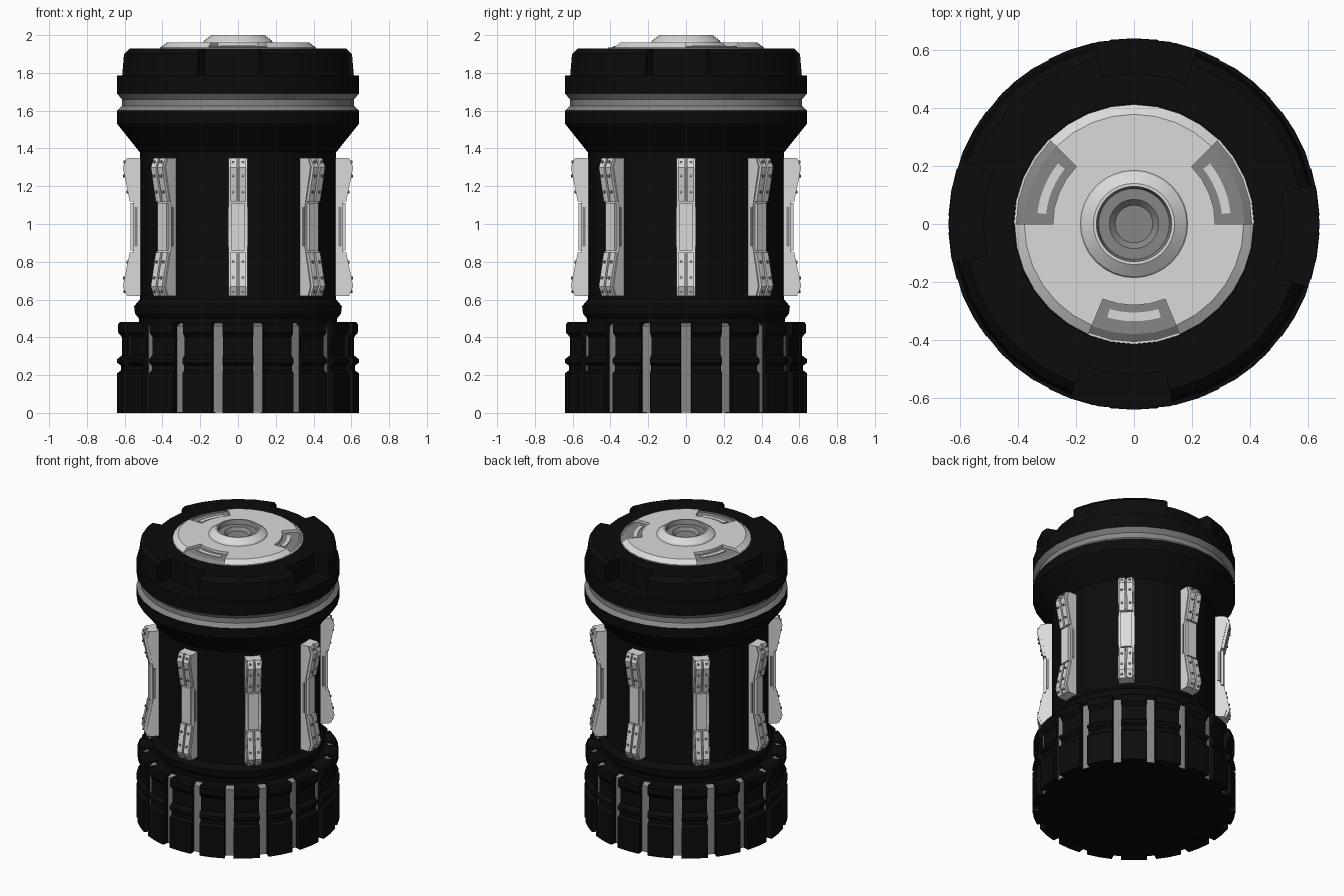
import bpy, bmesh, math
from mathutils import Matrix, Vector

if "Cube" in bpy.data.objects:
    bpy.data.objects.remove(bpy.data.objects["Cube"])

def material(name, v):
    m = bpy.data.materials.new(name)
    m.diffuse_color = (v, v, v, 1)
    m.use_nodes = True
    m.node_tree.nodes["Principled BSDF"].inputs["Base Color"].default_value = m.diffuse_color
    return m

MATS = [material("black_rubber", 0.0035), material("mid_grey", 0.24), material("light_grey", 0.70)]
BLACK, MID, LIGHT = 0, 1, 2

def finish(name, bm):
    """Weld, orient, smooth by angle and link."""
    bmesh.ops.remove_doubles(bm, verts=bm.verts, dist=1e-5)
    bmesh.ops.recalc_face_normals(bm, faces=bm.faces)
    for f in bm.faces:
        f.smooth = True
    for e in bm.edges:
        e.smooth = len(e.link_faces) == 2 and e.calc_face_angle(0) < math.radians(20)
    me = bpy.data.meshes.new(name)
    bm.to_mesh(me)
    bm.free()
    for m in MATS:
        me.materials.append(m)
    ob = bpy.data.objects.new(name, me)
    bpy.context.collection.objects.link(ob)
    return ob

def ring_point(r, z, deg):
    a = math.radians(deg)
    return (r * math.cos(a), r * math.sin(a), z)

def lathe(name, profile, mats, seg=32):
    """Full turn of a profile that starts and ends on the axis; mats per band."""
    bm = bmesh.new()
    if isinstance(mats, int):
        mats = [mats] * (len(profile) - 1)
    for i in range(seg):
        a0, a1 = 360 * i / seg, 360 * (i + 1) / seg
        for (p, q, m) in zip(profile, profile[1:], mats):
            pts = [ring_point(*p, a0), ring_point(*p, a1), ring_point(*q, a1), ring_point(*q, a0)]
            if p[0] == 0:
                pts.pop(1)
            elif q[0] == 0:
                pts.pop(2)
            bm.faces.new([bm.verts.new(v) for v in pts]).material_index = m
    return finish(name, bm)

def sector(bm, profile, a0, a1, mat, step=11.25):
    """Solid arc: closed profile swept from a0 to a1 degrees."""
    n = max(1, round((a1 - a0) / step))
    rings = [[bm.verts.new(ring_point(r, z, a0 + (a1 - a0) * i / n)) for r, z in profile]
             for i in range(n + 1)]
    faces = [bm.faces.new(rings[0]), bm.faces.new(rings[-1])]
    k = len(profile)
    for A, B in zip(rings, rings[1:]):
        for j in range(k):
            faces.append(bm.faces.new([A[j], A[(j + 1) % k], B[(j + 1) % k], B[j]]))
    for f in faces:
        f.material_index = mat

def prism(bm, profile, x0, x1, mat, rot):
    """Radius/height outline extruded sideways, then turned round the z axis."""
    A, B = ([bm.verts.new(rot @ Vector((x, -r, z))) for r, z in profile] for x in (x0, x1))
    faces = [bm.faces.new(A), bm.faces.new(B)]
    k = len(profile)
    for j in range(k):
        faces.append(bm.faces.new([A[j], A[(j + 1) % k], B[(j + 1) % k], B[j]]))
    for f in faces:
        f.material_index = mat

# Base: grey drum showing in the slots, black tread blocks around it
lathe("base_drum", [(0, 0.002), (0.6, 0.002), (0.6, 0.46), (0.57, 0.475), (0, 0.475)],
      [BLACK, MID, MID, BLACK])
tread = [(0.54, 0), (0.64, 0), (0.64, 0.21), (0.62, 0.225), (0.62, 0.25), (0.64, 0.265),
         (0.64, 0.285), (0.614, 0.305), (0.614, 0.40), (0.635, 0.425), (0.635, 0.47),
         (0.625, 0.482), (0.54, 0.482)]
bm = bmesh.new()
for k in range(18):
    sector(bm, tread, 20 * k + 2.6, 20 * k + 17.4, BLACK, 7.4)
finish("base_treads", bm)

# Body: neck ring, barrel, flare, grey band and rim
lathe("body", [(0, 0.45), (0.525, 0.45), (0.525, 0.50), (0.545, 0.525), (0.55, 0.565), (0.52, 0.60),
               (0.52, 1.38), (0.64, 1.53), (0.64, 1.60), (0.615, 1.625), (0.615, 1.66),
               (0.64, 1.69), (0.64, 1.785), (0.52, 1.785), (0.52, 1.93), (0.415, 1.93),
               (0.415, 1.90), (0, 1.90)],
      [BLACK] * 8 + [MID] * 3 + [BLACK] * 6)

# Cap blocks with four notches between them
bm = bmesh.new()
for k in range(4):
    sector(bm, [(0.5, 1.77), (0.628, 1.77), (0.617, 1.90), (0.585, 1.93), (0.5, 1.93)],
           90 * k + 12, 90 * k + 70, BLACK)
finish("cap_blocks", bm)

# Top disc: hub with button well, outer plates, three recesses with arc inserts
lathe("top_hub", [(0, 1.90), (0.28, 1.90), (0.28, 1.96), (0.185, 1.96), (0.18, 1.97), (0.14, 2.0),
                  (0.13, 2.0), (0.122, 1.97), (0.085, 1.97), (0.065, 1.95), (0, 1.95)],
      [LIGHT] * 6 + [MID] * 4)
bm = bmesh.new()
for a0, a1 in ((45, 135), (180, 247.5), (292.5, 360)):
    sector(bm, [(0.27, 1.90), (0.412, 1.90), (0.412, 1.935), (0.378, 1.96), (0.27, 1.96)], a0, a1, LIGHT)
finish("top_plates", bm)
bm = bmesh.new()
for c in (22.5, 157.5, 270):
    sector(bm, [(0.27, 1.90), (0.405, 1.90), (0.405, 1.928), (0.38, 1.942), (0.27, 1.942)],
           c - 22.5, c + 22.5, MID)
    sector(bm, [(0.405, 1.90), (0.414, 1.90), (0.414, 1.934), (0.405, 1.934)], c - 22.5, c + 22.5, LIGHT)
    sector(bm, [(0.305, 1.94), (0.335, 1.94), (0.335, 1.947), (0.305, 1.947)], c - 16, c + 16, LIGHT, 5.4)
finish("top_recesses", bm)

# Side fins: hourglass plate, split cheeks, centre plate, slots and bolts
plate = [(0.49, 0.62), (0.575, 0.62), (0.592, 0.67), (0.552, 0.87), (0.552, 1.10),
         (0.592, 1.30), (0.575, 1.35), (0.49, 1.35)]
upper = [(0.53, 1.12), (0.573, 1.12), (0.61, 1.30), (0.588, 1.35), (0.53, 1.35)]
lower = [(r, 1.97 - z) for r, z in upper]
centre = [(0.53, 0.86), (0.57, 0.86), (0.57, 1.11), (0.53, 1.11)]
slot = [(0.533, 0.88), (0.549, 0.88), (0.549, 1.09), (0.533, 1.09)]
groove = [(0.54, 1.12), (0.56, 1.12), (0.596, 1.30), (0.58, 1.345), (0.54, 1.345)]
for k in range(8):
    rot = Matrix.Rotation(math.radians(45 * k), 4, 'Z')
    bm = bmesh.new()
    prism(bm, plate, -0.05, 0.05, LIGHT, rot)
    prism(bm, centre, -0.034, 0.034, LIGHT, rot)
    prism(bm, groove, -0.008, 0.008, MID, rot)
    prism(bm, [(r, 1.97 - z) for r, z in groove], -0.008, 0.008, MID, rot)
    for s in (-1, 1):
        prism(bm, slot, s * 0.045, s * 0.053, MID, rot)
        for cheek in (upper, lower):
            prism(bm, cheek, s * 0.006, s * 0.043, LIGHT, rot)
        for r, dz in ((0.584, 0.185), (0.601, 0.27), (0.599, 0.342)):
            for up in (-1, 1):
                pos = Matrix.Translation((s * 0.026, -r, 0.985 + up * dz))
                new = bmesh.ops.create_cone(bm, cap_ends=True, segments=8, radius1=0.008, radius2=0.008,
                                            depth=0.014, matrix=rot @ pos @ Matrix.Rotation(math.pi / 2, 4, 'X'))
                for v in new["verts"]:
                    for f in v.link_faces:
                        f.material_index = MID
    finish("side_fin_%d" % (k + 1), bm)
